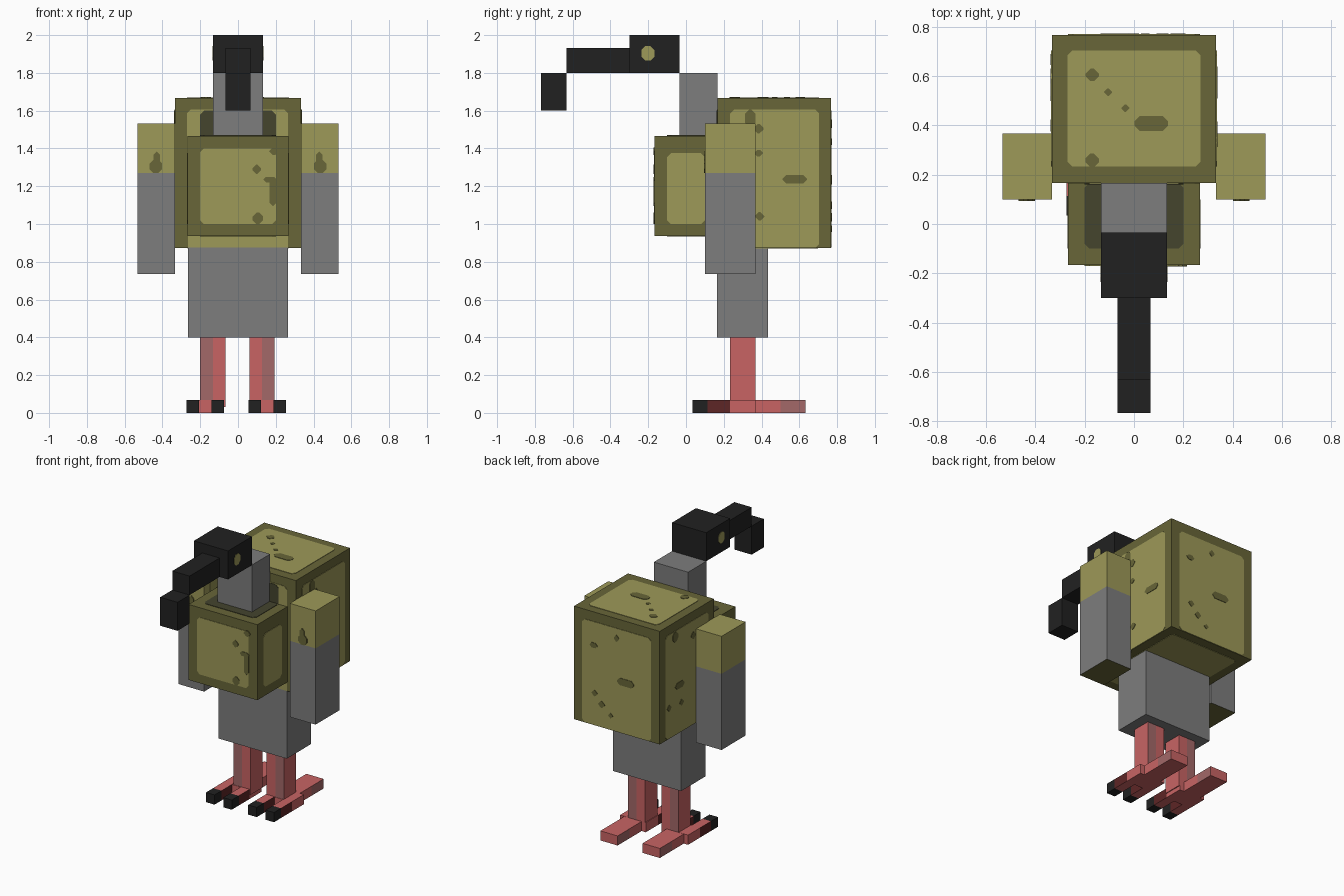
import bpy, bmesh
from mathutils import Vector

cube = bpy.data.objects.get("Cube")
if cube:
    bpy.data.objects.remove(cube, do_unlink=True)


def material(name, rgb):
    m = bpy.data.materials.new(name)
    m.use_nodes = True
    col = (*rgb, 1.0)
    m.diffuse_color = col
    bsdf = next(n for n in m.node_tree.nodes if n.type == 'BSDF_PRINCIPLED')
    bsdf.inputs["Base Color"].default_value = col
    bsdf.inputs["Roughness"].default_value = 0.9
    return m


YELLOW = material("straw_yellow", (0.337, 0.319, 0.098))
OLIVE = material("olive", (0.138, 0.133, 0.040))
DARK = material("dark_olive", (0.058, 0.058, 0.027))
GREY = material("grey", (0.205, 0.205, 0.205))
BLACK = material("black", (0.0152, 0.0152, 0.0152))
PINK = material("pink", (0.578, 0.127, 0.127))
DUSKY = material("dusky_pink", (0.366, 0.138, 0.138))
MAROON = material("maroon", (0.11, 0.019, 0.019))


def finish(name, bm, mats, rule=None):
    bmesh.ops.recalc_face_normals(bm, faces=bm.faces)
    if rule:
        for f in bm.faces:
            f.material_index = mats.index(rule(f.calc_center_median(), f.normal))
    me = bpy.data.meshes.new(name)
    bm.to_mesh(me)
    bm.free()
    for m in mats:
        me.materials.append(m)
    ob = bpy.data.objects.new(name, me)
    bpy.context.collection.objects.link(ob)
    return ob


def box(name, xs, ys, zs, mats, cuts=(), rule=None):
    """Box from ranges; cuts are (axis, value) planes that split its faces."""
    bm = bmesh.new()
    bmesh.ops.create_cube(bm, size=1)
    lo, hi = [Vector([f(r) for r in (xs, ys, zs)]) for f in (min, max)]
    for v in bm.verts:
        v.co = Vector([(lo[i] + hi[i]) / 2 + v.co[i] * (hi[i] - lo[i]) for i in range(3)])
    for axis, value in cuts:
        co, no = Vector(), Vector()
        co[axis], no[axis] = value, 1
        bmesh.ops.bisect_plane(bm, geom=bm.verts[:] + bm.edges[:] + bm.faces[:],
                               plane_co=co, plane_no=no)
    return finish(name, bm, mats, rule)


def plate(name, axis, pos, out, us, vs, mat, cut=0.02, thick=0.003):
    """Thin chamfered plate on the plane axis=pos, growing toward out."""
    (u0, u1), (v0, v1) = us, vs
    c = min(cut, (u1 - u0) * 0.45, (v1 - v0) * 0.45)
    outline = [(u0 + c, v0), (u1 - c, v0), (u1, v0 + c), (u1, v1 - c),
               (u1 - c, v1), (u0 + c, v1), (u0, v1 - c), (u0, v0 + c)]
    ua, va = [a for a in range(3) if a != axis]
    bm = bmesh.new()
    verts = []
    for u, v in outline:
        p = [0, 0, 0]
        p[axis], p[ua], p[va] = pos, u, v
        verts.append(bm.verts.new(p))
    face = bm.faces.new(verts)
    ext = bmesh.ops.extrude_face_region(bm, geom=[face])
    for v in ext['geom']:
        if isinstance(v, bmesh.types.BMVert):
            v.co[axis] += out * thick
    return finish(name, bm, [mat])


def spots(name, axis, pos, out, items, mat=OLIVE):
    """Small painted blotches given as centre and size."""
    for i, (u, v, w, h) in enumerate(items):
        plate(f"{name}_{i + 1}", axis, pos, out, (u - w / 2, u + w / 2),
              (v - h / 2, v + h / 2), mat, thick=0.006)


# Head, hooked beak and neck
box("head", (-.133, .133), (-.30, -.035), (1.80, 2.0), [BLACK])
box("beak", (-.067, .067), (-.633, -.30), (1.80, 1.933), [BLACK])
box("beak_tip", (-.067, .067), (-.767, -.633), (1.60, 1.80), [BLACK])
box("neck", (-.133, .133), (-.035, .167), (1.40, 1.80), [GREY])

# Torso, yellow above the waist
box("torso", (-.265, .265), (.163, .433), (.40, 1.30), [GREY, YELLOW], [(2, .875)],
    lambda c, n: YELLOW if c.z > .875 and abs(n.z) < .5 else GREY)

# Chest bag with inset panels
box("chest_bag", (-.267, .267), (-.167, .167), (.937, 1.467), [OLIVE])
plate("chest_front_panel", 1, -.167, -1, (-.2, .2), (1.0, 1.4), YELLOW)
plate("chest_top_panel", 2, 1.467, 1, (-.2, .2), (-.1, .167), DARK)
plate("chest_bottom_panel", 2, .937, -1, (-.2, .2), (-.1, .1), YELLOW)
spots("chest_spot", 1, -.167, -1,
      [(.10, 1.29, .045, .05), (.17, 1.235, .07, .03), (.185, 1.17, .035, .15),
       (.105, 1.03, .055, .06), (.19, 1.385, .05, .04)])

# Back pack with inset panels
box("back_pack", (-.333, .333), (.167, .767), (.873, 1.667), [OLIVE])
plate("pack_top_panel", 2, 1.667, 1, (-.27, .27), (.233, .705), YELLOW)
plate("pack_bottom_panel", 2, .873, -1, (-.267, .267), (.233, .70), YELLOW)
plate("pack_back_panel", 1, .767, 1, (-.267, .267), (.875, 1.6), YELLOW)
plate("pack_front_panel", 1, .167, -1, (-.27, .265), (1.0, 1.605), YELLOW)
plate("pack_front_shadow", 1, .167, -1, (-.2, .2), (1.0, 1.6), DARK, thick=.006)
spots("pack_top_spot", 2, 1.667, 1,
      [(-.17, .605, .055, .05), (-.105, .535, .032, .03), (-.035, .47, .032, .03),
       (.07, .408, .135, .06), (-.17, .258, .055, .055)])
spots("pack_back_spot", 1, .767, 1,
      [(.178, 1.435, .06, .035), (-.07, 1.235, .13, .05), (0, 1.53, .04, .045),
       (.17, 1.10, .045, .04), (.116, 1.035, .05, .045), (.046, .975, .035, .035)])
spots("pack_left_spot", 0, .333, 1,
      [(.575, 1.237, .13, .045), (.385, 1.505, .05, .05), (.385, 1.375, .045, .035),
       (.39, 1.04, .05, .045), (.34, 1.56, .055, .09)])
spots("pack_right_spot", 0, -.333, -1,
      [(.55, 1.21, .10, .045), (.60, 1.565, .06, .07), (.53, 1.08, .045, .045),
       (.667, 1.09, .045, .045), (.40, 1.50, .05, .05)])

for side, s in (("left", 1), ("right", -1)):
    # Side panels and eye
    plate(side + "_chest_panel", 0, s * .267, s, (-.1, .1), (1.0, 1.375), YELLOW)
    plate(side + "_pack_panel", 0, s * .333, s, (.233, .705), (.875, 1.605), YELLOW)
    plate(side + "_eye", 0, s * .133, s, (-.235, -.168), (1.865, 1.942), YELLOW)

    # Arm: yellow shoulder, grey sleeve, dark underside
    box(side + "_arm", (s * .333, s * .533), (.10, .367), (.735, 1.533),
        [YELLOW, GREY, OLIVE], [(2, 1.27)],
        lambda c, n: OLIVE if n.z < -.5 else YELLOW if c.z > 1.27 else GREY)
    spots(side + "_arm_mark", 1, .10, -1,
          [(s * .435, 1.305, .066, .07), (s * .43, 1.345, .036, .075)])

    # Leg with a dusky outer half on the front and back
    lx = (.060, .193) if s > 0 else (-.20, -.067)
    mid = sum(lx) / 2
    box(side + "_leg", lx, (.233, .367), (.03, .40), [PINK, DUSKY], [(0, mid)],
        lambda c, n: DUSKY if abs(n.y) > .5 and abs(c.x) > abs(mid) else PINK)

    # Foot: long back toe and two clawed front toes
    fx = .155 if s > 0 else -.173
    box(side + "_back_toe", (fx - .067, fx + .067), (.23, .633), (0, .067),
        [PINK, DUSKY], [(1, .5)],
        lambda c, n: DUSKY if abs(n.x) > .5 and c.y > .5 else PINK)
    for label, d in (("outer", s), ("inner", -s)):
        box(f"{side}_{label}_toe", (fx + d * .034, fx + d * .1), (.035, .367), (0, .068),
            [PINK, MAROON, BLACK], [(1, .113), (1, .233)],
            lambda c, n: BLACK if c.y < .113 else
            MAROON if c.y < .233 and abs(n.x) > .5 else PINK)
